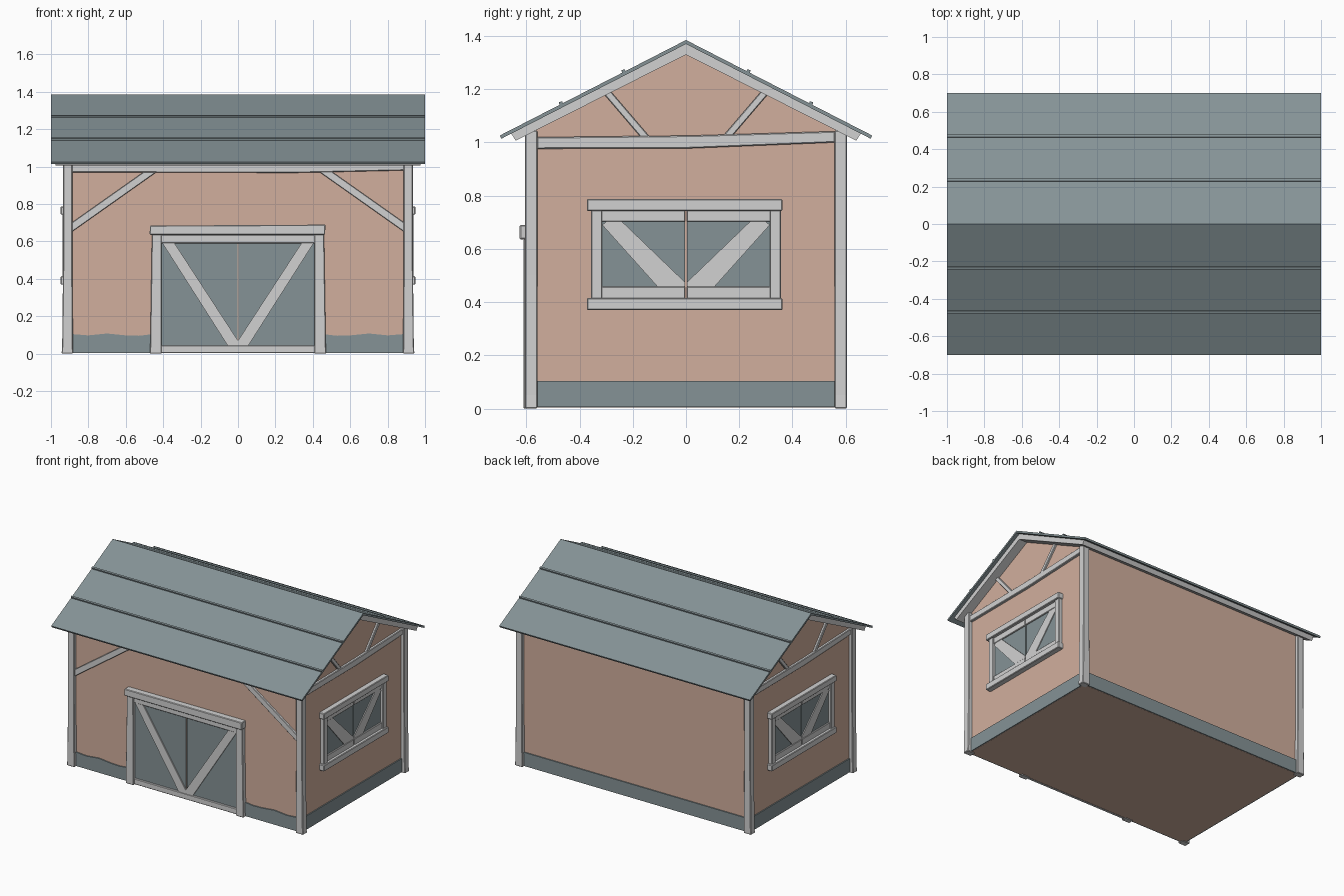
import bpy, bmesh
from math import pi
from mathutils import Matrix

old = bpy.data.objects.get("Cube")
if old:
    bpy.data.objects.remove(old, do_unlink=True)


def material(name, rgb):
    m = bpy.data.materials.new(name)
    m.use_nodes = True
    m.diffuse_color = (*rgb, 1)
    bsdf = m.node_tree.nodes["Principled BSDF"]
    bsdf.inputs["Base Color"].default_value = (*rgb, 1)
    bsdf.inputs["Roughness"].default_value = 0.8
    return m


PINK = material("pink plaster", (0.64, 0.43, 0.34))
WHITE = material("pale timber", (0.64, 0.64, 0.64))
SLATE = material("slate blue grey", (0.235, 0.29, 0.305))

# Quarter turns that carry a front facade to each side of the building
TURN = {"front": 0, "right": pi / 2, "back": pi, "left": -pi / 2}


def prism(name, pts, near, far, mat, side="front", bevel=0.0):
    """Extrude an outline (across, up) outward from depth near to far."""
    bm = bmesh.new()
    inner = [bm.verts.new((u, -near, z)) for u, z in pts]
    outer = [bm.verts.new((u, -far, z)) for u, z in pts]
    bm.faces.new(inner)
    bm.faces.new(outer)
    n = len(pts)
    for i in range(n):
        j = (i + 1) % n
        bm.faces.new((inner[i], inner[j], outer[j], outer[i]))
    bmesh.ops.recalc_face_normals(bm, faces=bm.faces)
    bm.transform(Matrix.Rotation(TURN[side], 4, "Z"))
    mesh = bpy.data.meshes.new(name)
    bm.to_mesh(mesh)
    bm.free()
    mesh.materials.append(mat)
    ob = bpy.data.objects.new(name, mesh)
    bpy.context.collection.objects.link(ob)
    if bevel:
        mod = ob.modifiers.new("worn edges", "BEVEL")
        mod.width = bevel
        mod.segments = 1
    return ob


def rect(u0, u1, z0, z1):
    return [(u0, z0), (u1, z0), (u1, z1), (u0, z1)]


def flip(pts):
    return [(-u, z) for u, z in pts]


def timber(name, pts, near, far, side):
    return prism(name, pts, near, far, WHITE, side, 0.004)


def pair(name, pts, near, far, side, mat=WHITE, bevel=0.003):
    """The same part on both halves of a facade."""
    prism(name + "_a", pts, near, far, mat, side, bevel)
    prism(name + "_b", flip(pts), near, far, mat, side, bevel)


# Plastered body with gable ends
prism("walls", [(-0.58, 0.004), (0.58, 0.004), (0.58, 1.05), (0, 1.345), (-0.58, 1.05)],
      -0.91, 0.91, PINK, "right")

# Corner posts with flared feet
for sx in (-1, 1):
    for sy in (-1, 1):
        outline = [(0.882, 0), (0.943, 0), (0.94, 0.05), (0.935, 0.5), (0.935, 1.045),
                   (0.885, 1.045), (0.886, 0.5)]
        outline = [(sx * u, z) for u, z in outline]
        timber("corner_post", outline, sy * 0.558, sy * 0.605, "front")

# Plinth boards, with a hand-cut wavy top beside the door
wave = [(0.46, 0.005), (0.89, 0.005), (0.89, 0.105), (0.8, 0.098),
        (0.7, 0.108), (0.6, 0.098), (0.53, 0.096), (0.46, 0.104)]
pair("front_plinth", wave, 0.57, 0.588, "front", SLATE, 0)
prism("back_plinth", rect(-0.89, 0.89, 0.005, 0.103), 0.57, 0.588, SLATE, "back")
for side in ("left", "right"):
    prism(side + "_plinth", rect(-0.56, 0.56, 0.005, 0.103), 0.9, 0.918, SLATE, side)

# Front eave beam and its corner braces
timber("front_beam", [(-0.89, 0.97), (0.3, 0.967), (0.89, 0.98), (0.89, 1.04), (-0.89, 1.04)],
       0.57, 0.6, "front")
pair("front_brace", [(-0.89, 0.65), (-0.43, 0.975), (-0.5, 0.975), (-0.89, 0.7)],
     0.575, 0.595, "front")

# Barn door: two leaves, rails, diagonals and surround
pair("door_leaf", rect(-0.415, -0.003, 0.01, 0.62), 0.57, 0.588, "front", SLATE, 0)
pair("door_diagonal", [(-0.405, 0.592), (-0.34, 0.592), (0, 0.07), (0, 0.043), (-0.055, 0.043)],
     0.58, 0.597, "front", bevel=0)
timber("door_bottom_rail", rect(-0.415, 0.415, 0.003, 0.045), 0.575, 0.599, "front")
timber("door_top_rail", rect(-0.415, 0.415, 0.59, 0.637), 0.575, 0.599, "front")
pair("door_jamb", [(-0.47, 0), (-0.408, 0), (-0.41, 0.637), (-0.46, 0.637)],
     0.57, 0.61, "front")
timber("door_lintel", [(-0.473, 0.636), (0.465, 0.636), (0.468, 0.69), (-0.47, 0.685)],
       0.57, 0.625, "front")

# Gable ends: crooked tie beam, struts and shuttered window
for side in ("left", "right"):
    timber(side + "_tie_beam", [(-0.56, 0.976), (0.02, 0.978), (0.56, 1.0),
                                (0.56, 1.042), (0.02, 1.026), (-0.56, 1.02)], 0.9, 0.928, side)
    pair(side + "_gable_strut", [(-0.32, 1.195), (-0.172, 1.022), (-0.137, 1.022), (-0.285, 1.195)],
         0.9, 0.923, side)
    pair(side + "_shutter", rect(-0.325, -0.003, 0.41, 0.75), 0.9, 0.918, side, SLATE, 0)
    pair(side + "_shutter_diagonal", [(-0.3, 0.702), (-0.24, 0.702), (-0.004, 0.475),
                                      (-0.004, 0.458), (-0.107, 0.458), (-0.315, 0.69)],
         0.91, 0.924, side, bevel=0)
    for rail, z in (("lower", 0.412), ("upper", 0.702)):
        pair(f"{side}_{rail}_shutter_rail", rect(-0.32, -0.003, z, z + 0.046), 0.91, 0.927, side)
    pair(side + "_window_jamb", rect(-0.357, -0.315, 0.41, 0.75), 0.9, 0.937, side)
    timber(side + "_window_sill", rect(-0.373, 0.363, 0.37, 0.415), 0.9, 0.948, side)
    timber(side + "_window_lintel", rect(-0.373, 0.363, 0.743, 0.787), 0.9, 0.948, side)

# Roof lining and cladding, each one folded sheet over the ridge
half = [(0.64, 1.007), (0.658, 1.035), (0, 1.372)]
prism("roof_lining", half + flip(half[:2])[::-1] + [(0, 1.33)], -0.975, 0.975, WHITE, "right")
half = [(0.694, 1.014), (0.7, 1.026), (0, 1.385)]
prism("roof_cladding", half + flip(half[:2])[::-1] + [(0, 1.37)], -1, 1, SLATE, "right")

# Raised laps where the roof courses overlap
for y in (0.235, 0.47):
    z = 1.385 - 0.513 * y
    lap = [(y + 0.004, z - 0.008), (y + 0.008, z + 0.007), (y - 0.004, z + 0.011), (y - 0.01, z - 0.002)]
    pair("roof_lap", lap, -1, 1, "right", SLATE, 0)
